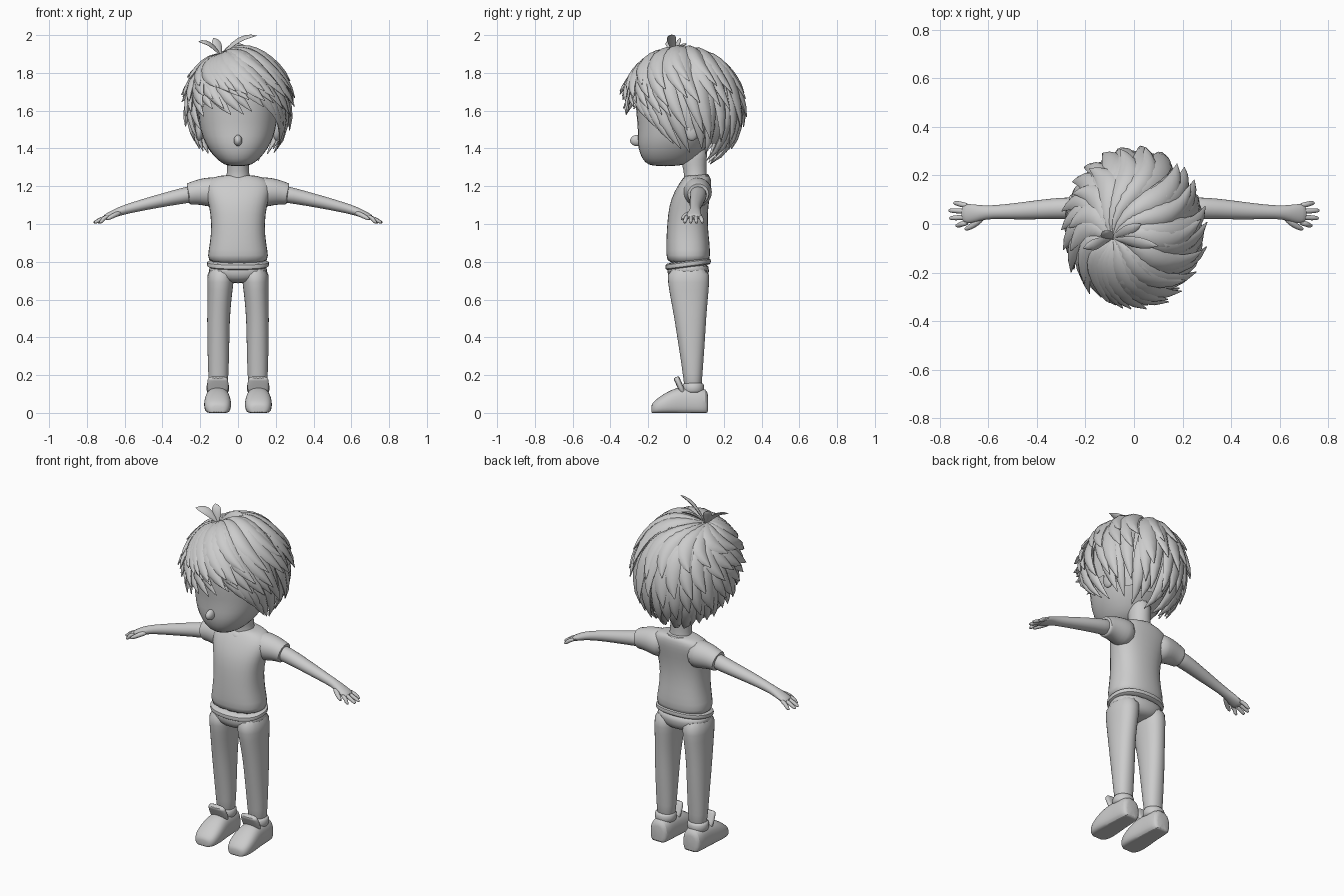
import bpy, bmesh, math, random
from mathutils import Vector, Matrix

random.seed(4)
cube = bpy.data.objects.get("Cube")
if cube:
    bpy.data.objects.remove(cube)

grey = bpy.data.materials.new("plain_grey")
grey.use_nodes = True
grey.diffuse_color = (0.6, 0.6, 0.6, 1)
grey.node_tree.nodes["Principled BSDF"].inputs["Base Color"].default_value = (0.6, 0.6, 0.6, 1)

X, Y, Z = Vector((1, 0, 0)), Vector((0, 1, 0)), Vector((0, 0, 1))
SIDES = (("left", 1), ("right", -1))


def finish(name, bm, subsurf=0, angle=50):
    bmesh.ops.recalc_face_normals(bm, faces=bm.faces)
    mesh = bpy.data.meshes.new(name)
    bm.to_mesh(mesh)
    bm.free()
    mesh.materials.append(grey)
    obj = bpy.data.objects.new(name, mesh)
    bpy.context.collection.objects.link(obj)
    if subsurf:
        obj.modifiers.new("smooth", "SUBSURF").levels = subsurf
        obj.modifiers["smooth"].render_levels = subsurf
    bpy.ops.object.select_all(action="DESELECT")
    obj.select_set(True)
    bpy.context.view_layer.objects.active = obj
    bpy.ops.object.shade_smooth_by_angle(angle=math.radians(angle))
    return obj


def ring(c, u, v, ru, rv, power=2, sides=16):
    def bend(k):
        return math.copysign(abs(k) ** (2 / power), k)
    turns = [math.tau * i / sides for i in range(sides)]
    return [c + u * ru * bend(math.cos(t)) + v * rv * bend(math.sin(t)) for t in turns]


def skin(bm, rings):
    loops = [[bm.verts.new(p) for p in r] for r in rings]
    for a, b in zip(loops, loops[1:]):
        for i in range(len(a)):
            j = (i + 1) % len(a)
            bm.faces.new((a[i], a[j], b[j], b[i]))
    bm.faces.new(loops[0])
    bm.faces.new(loops[-1])


def tower(name, rows, cx=None, power=2, tilt=0):
    """Upright loft; each row is height, half width, front y, back y."""
    bm = bmesh.new()
    skin(bm, [ring(Vector((cx or 0, (f + b) / 2, z)), X, Y, w, (b - f) / 2, power)
              for z, w, f, b in rows])
    for v in bm.verts:
        v.co.z += tilt * v.co.y
    return finish(name, bm, 1)


def limb(name, rows, side, sides=12, subsurf=1):
    """Loft along a path; each row is x, y, z, radius across, radius up."""
    pts = [Vector((x * side, y, z)) for x, y, z, _, _ in rows]
    rings = []
    for i, row in enumerate(rows):
        d = (pts[min(i + 1, len(pts) - 1)] - pts[max(i - 1, 0)]).normalized()
        u = d.cross(Z).normalized()
        rings.append(ring(pts[i], u, u.cross(d), row[3], row[4], 2, sides))
    bm = bmesh.new()
    skin(bm, rings)
    return finish(name, bm, subsurf)


def ball(name, centre, radii, subsurf=0):
    bm = bmesh.new()
    bmesh.ops.create_uvsphere(bm, u_segments=20, v_segments=12, radius=1,
                              matrix=Matrix.LocRotScale(Vector(centre), None, Vector(radii)))
    return finish(name, bm, subsurf)


# Head, nose, ears and neck
tower("head", [(1.305, .05, -.18, -.04), (1.325, .095, -.222, .03), (1.37, .14, -.248, .08),
               (1.43, .18, -.262, .13), (1.5, .205, -.258, .18), (1.58, .215, -.268, .21),
               (1.68, .22, -.275, .22), (1.78, .2, -.25, .2), (1.87, .12, -.17, .12)], power=2.2)
ball("nose", (0, -.258, 1.442), (.022, .038, .03))
for label, s in SIDES:
    ball(label + "_ear", (s * .205, .03, 1.5), (.022, .04, .06))
tower("neck", [(1.18, .085, -.03, .125), (1.23, .066, -.01, .115), (1.28, .058, -.012, .108),
               (1.34, .06, -.03, .11), (1.42, .07, -.04, .12)])

# Shirt with hem, collar and sleeves
tower("shirt", [(.785, .155, -.098, .122), (.83, .166, -.107, .131), (.9, .15, -.107, .127),
                (1, .142, -.102, .115), (1.1, .155, -.092, .12), (1.17, .178, -.064, .132),
                (1.22, .18, -.035, .137), (1.25, .13, -.01, .13), (1.26, .075, 0, .118)], power=2.4)
tower("shirt_hem", [(.767, .15, -.1, .12), (.772, .168, -.112, .135), (.8, .17, -.112, .135),
                    (.806, .15, -.1, .12)], power=2.4, tilt=.13)
tower("collar", [(1.21, .08, -.035, .125), (1.225, .088, -.035, .128), (1.245, .08, -.02, .124),
                 (1.25, .062, 0, .11)], tilt=.15)
for label, s in SIDES:
    limb(label + "_sleeve", [(.08, .06, 1.165, .08, .085), (.15, .062, 1.17, .08, .082),
                             (.2, .064, 1.17, .07, .072), (.245, .065, 1.162, .061, .062),
                             (.262, .065, 1.157, .06, .06), (.264, .065, 1.157, .05, .05)], s)
    limb(label + "_arm", [(.2, .064, 1.167, .05, .05), (.3, .065, 1.148, .046, .043),
                          (.38, .06, 1.13, .042, .038), (.46, .054, 1.112, .037, .034),
                          (.54, .05, 1.092, .031, .029), (.61, .048, 1.073, .028, .025),
                          (.65, .044, 1.058, .038, .022), (.69, .042, 1.04, .043, .018),
                          (.71, .042, 1.032, .036, .014)], s)
    for n, (y, reach) in enumerate(((.006, .735), (.029, .762), (.052, .765), (.075, .745))):
        spread = (y - .042) * .35
        limb(f"{label}_finger_{n + 1}",
             [(.68, y, 1.043, .012, .012), (.715, y + spread * .5, 1.03, .012, .012),
              (reach - .014, y + spread, 1.013, .011, .011), (reach, y + spread, 1.005, .006, .006)],
             s, 8)
    limb(label + "_thumb", [(.62, .03, 1.06, .014, .014), (.65, .005, 1.05, .016, .015),
                            (.675, -.014, 1.036, .013, .013), (.7, -.023, 1.022, .007, .007)], s, 8)

# Trousers
tower("hips", [(.685, .06, -.06, .09), (.715, .135, -.095, .118), (.75, .16, -.102, .125),
               (.8, .16, -.1, .124)], power=2.4)
for label, s in SIDES:
    for z_rows in [[(.1, .048, -.008, .083), (.2, .055, -.016, .087), (.35, .059, -.04, .1),
                    (.5, .061, -.063, .108), (.61, .065, -.084, .118), (.69, .071, -.099, .126),
                    (.78, .076, -.102, .127)]]:
        leg = tower(label + "_trouser_leg", z_rows, s * .104, 2.2)
    # Gather the thighs toward the middle
    for v in leg.data.vertices:
        v.co.x -= s * .016 * max(0, (v.co.z - .5) / .28)

    # Shoe, tongue and ankle cuff
    bm = bmesh.new()
    profile = [(.118, .04, .1), (.108, .056, .128), (.06, .062, .135), (0, .064, .14),
               (-.05, .07, .135), (-.1, .074, .112), (-.15, .07, .08), (-.176, .054, .055),
               (-.184, .03, .04)]
    skin(bm, [ring(Vector((s * .108, y, h * .4)), X, Z, w, h * .6, 2.5) for y, w, h in profile])
    for v in bm.verts:
        v.co.z = max(v.co.z, 0)
    finish(label + "_shoe", bm, 1)
    bm = bmesh.new()
    lean = Vector((0, -.45, 1)).normalized()
    skin(bm, [ring(Vector((s * .107, -.008, .09)) + lean * k, X, lean.cross(X), w, .016, 3)
              for k, w in ((0, .056), (.05, .058), (.1, .056), (.11, .046))])
    finish(label + "_shoe_tongue", bm, 1)
    tower(label + "_ankle_cuff", [(.1, .052, -.015, .09), (.115, .062, -.022, .098),
                                  (.15, .062, -.022, .098), (.162, .05, -.01, .086)], s * .107)

# Hair: a trimmed cap covered by layers of pointed locks sweeping from the crown
CENTRE, SIZE = Vector((0, -.02, 1.6)), Vector((.258, .295, .33))
CROWN = Vector((-.36, -.12, .92)).normalized()


def on_head(d, scale=1):
    return CENTRE + Vector(a * b for a, b in zip(d, SIZE)) * scale


def hairline(azimuth):
    """Elevation in degrees where the hair ends."""
    stops = ((-1, 0), (-.8, -3), (-.45, -25), (.2, -38), (1, -56))
    s = math.sin(azimuth)
    for (a, ea), (b, eb) in zip(stops, stops[1:]):
        if s <= b:
            return ea + (eb - ea) * (s - a) / (b - a)
    return stops[-1][1]


bm = bmesh.new()
bmesh.ops.create_uvsphere(bm, u_segments=40, v_segments=32, radius=1)
low = [v for v in bm.verts
       if math.degrees(math.asin(max(-1, min(1, v.co.z)))) < hairline(math.atan2(v.co.y, v.co.x)) + 12]
bmesh.ops.delete(bm, geom=low, context="VERTS")
for v in bm.verts:
    v.co = on_head(v.co, .95)
finish("hair_cap", bm)


def lock(bm, pts, ups, width, thick):
    rings = []
    last = len(pts) - 1
    for i, p in enumerate(pts):
        t = i / last
        d = (pts[min(i + 1, last)] - pts[max(i - 1, 0)]).normalized()
        u = d.cross(ups[i]).normalized()
        w = max(.03, math.sin(math.pi * min(1, t * .96 + .04) ** 1.25) ** .8)
        rings.append(ring(p, u, u.cross(d), width * w, thick * (w ** .6), 1.7, 8))
    skin(bm, rings)


def layer(name, count, raise_by, lift, width, flare, phase):
    bm = bmesh.new()
    for i in range(count):
        az = math.tau * (i + phase + random.uniform(-.2, .2)) / count
        back = .35 + .65 * min(1, max(0, (math.sin(az) + .9) / .9))
        el = math.radians(hairline(az) + raise_by * back + random.uniform(-7, 7))
        end = Vector((math.cos(az) * math.cos(el), math.sin(az) * math.cos(el), math.sin(el)))
        pts, ups = [], []
        steps = 10
        for k in range(steps + 1):
            t = k / steps
            d = CROWN.slerp(end, .03 + .97 * t)
            d = Matrix.Rotation(-.35 * math.sin(math.pi * t), 3, "Z") @ d
            out = Vector((math.cos(az), math.sin(az), .1))
            pts.append(on_head(d, .97 + lift * math.sin(math.pi * t * .75)) + out * flare * t ** 4)
            ups.append(d)
        lock(bm, pts, ups, width * random.uniform(.9, 1.15), .02)
    finish(name, bm, 0, 45)


layer("hair_under_locks", 30, 0, .01, .044, .012, 0)
layer("hair_middle_locks", 26, 22, .04, .046, .03, .4)
layer("hair_upper_locks", 22, 44, .06, .048, .045, .1)
layer("hair_top_locks", 15, 66, .06, .046, .045, .3)

# Small upright tuft at the crown
bm = bmesh.new()
root = Vector((-.09, -.06, 1.89))
for tip, bulge in (((.1, -.09, 1.997), .05), ((-.21, -.1, 1.965), .04),
                   ((-.13, -.03, 1.985), .02), ((.03, .0, 1.95), .03)):
    way = Vector(tip) - root
    pts = [root + way * (k / 6) + Z * bulge * math.sin(math.pi * k / 6) * .6 for k in range(7)]
    lock(bm, pts, [Vector((0, -.5, 1))] * 7, .026, .008)
finish("hair_tuft", bm, 0, 45)
